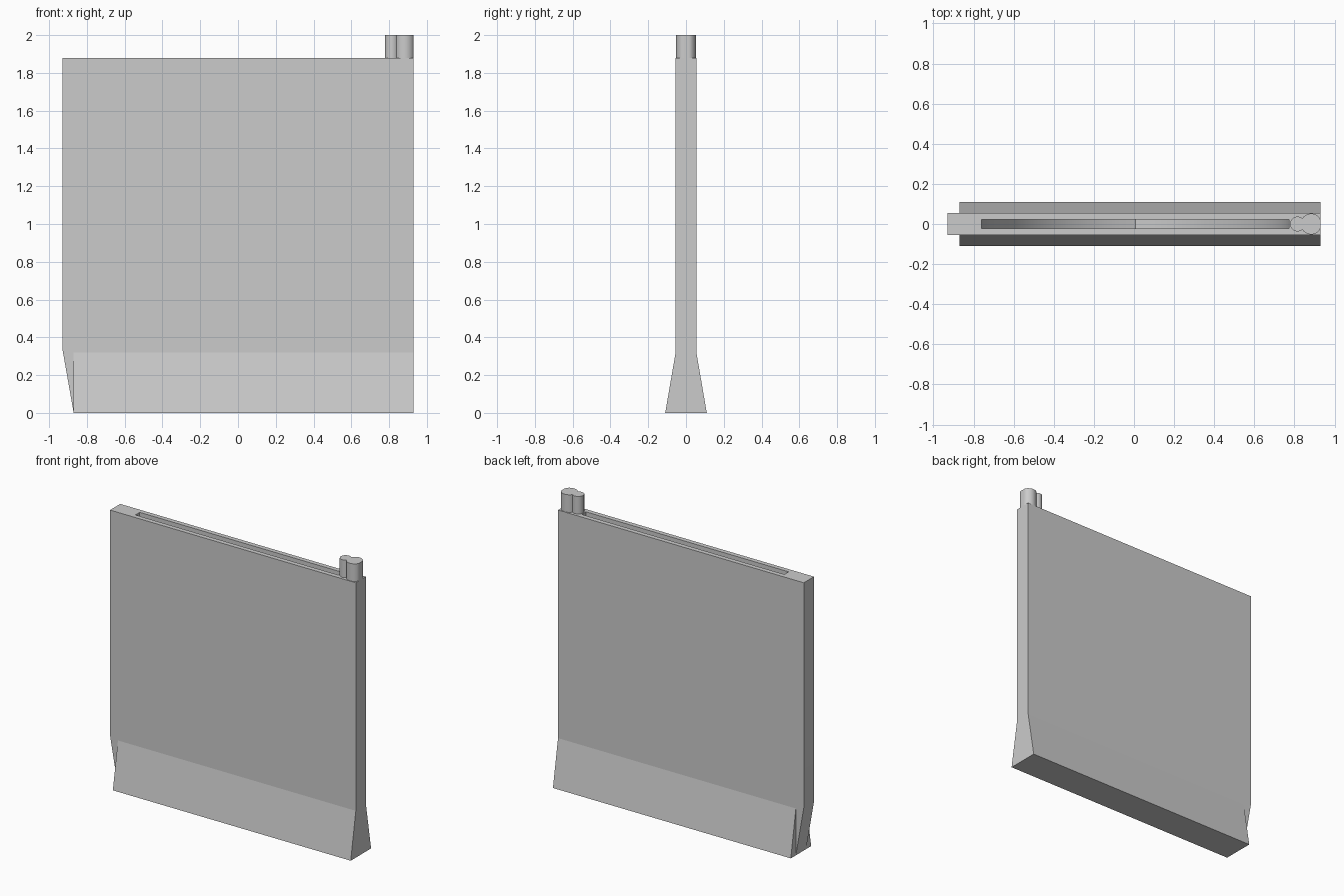
import bpy, bmesh, math
from mathutils import Vector

if "Cube" in bpy.data.objects:
    bpy.data.objects.remove(bpy.data.objects["Cube"])


def prism(name, profile, vec, place):
    """Extrude a closed 2D profile along vec; place maps (a, b) to 3D."""
    bm = bmesh.new()
    face = bm.faces.new([bm.verts.new(place(a, b)) for a, b in profile])
    ext = bmesh.ops.extrude_face_region(bm, geom=[face])
    verts = [g for g in ext["geom"] if isinstance(g, bmesh.types.BMVert)]
    bmesh.ops.translate(bm, verts=verts, vec=Vector(vec))
    bmesh.ops.recalc_face_normals(bm, faces=bm.faces)
    mesh = bpy.data.meshes.new(name)
    bm.to_mesh(mesh)
    bm.free()
    obj = bpy.data.objects.new(name, mesh)
    bpy.context.collection.objects.link(obj)
    return obj


def activate(obj):
    bpy.ops.object.select_all(action='DESELECT')
    obj.select_set(True)
    bpy.context.view_layer.objects.active = obj


def smooth(obj):
    activate(obj)
    bpy.ops.object.shade_smooth_by_angle(angle=math.radians(25))


def arc(cx, r, a0, a1, n):
    return [(cx + r * math.cos(math.radians(a0 + (a1 - a0) * i / n)),
             r * math.sin(math.radians(a0 + (a1 - a0) * i / n))) for i in range(n + 1)]


W, T, TOP = 0.93, 0.055, 1.88

# Main plate, with the lower left edge tapering in
plate = prism("plate", [(-0.87, 0), (W, 0), (W, TOP), (-W, TOP), (-W, 0.34)],
              (0, 2 * T, 0), lambda x, z: (x, -T, z))

# Deep slot with a pointed arch floor
CX, HALF, SPRING, DEPTH = 0.007, 0.767, 1.4, 1.1
side = []
for i in range(15):
    t = math.radians(72) * i / 14
    k = (math.cos(t) - math.cos(math.radians(72))) / (1 - math.cos(math.radians(72)))
    side.append((HALF * k, SPRING - DEPTH * math.sin(t) / math.sin(math.radians(72))))
right = [(CX + x, z) for x, z in side]
left = [(CX - x, z) for x, z in reversed(side[:-1])]
cutter = prism("slot_cutter", [(CX + HALF, 2.1)] + right + left + [(CX - HALF, 2.1)],
               (0, 0.046, 0), lambda x, z: (x, -0.023, z))
cutter.hide_render = True
mod = plate.modifiers.new("slot", 'BOOLEAN')
mod.operation, mod.solver, mod.object = 'DIFFERENCE', 'EXACT', cutter
activate(plate)
bpy.ops.object.modifier_apply(modifier="slot")
bpy.data.objects.remove(cutter)
smooth(plate)

# Flared foot on both faces
for s, name in ((-1, "front_flare"), (1, "back_flare")):
    prism(name, [(s * T, 0), (s * 0.11, 0), (s * T, 0.32)],
          (W + 0.87, 0, 0), lambda y, z: (-0.87, y, z))

# Double-round peg on the top right corner, flattened at the plate edge
outline = arc(0.815, 0.037, 49.2, 310.8, 20) + arc(0.883, 0.052, -147.4, 147.4, 28)[1:-1]
peg = prism("top_peg", [(min(x, W), y) for x, y in outline],
            (0, 0, 2 - TOP), lambda x, y: (x, y, TOP))
smooth(peg)
